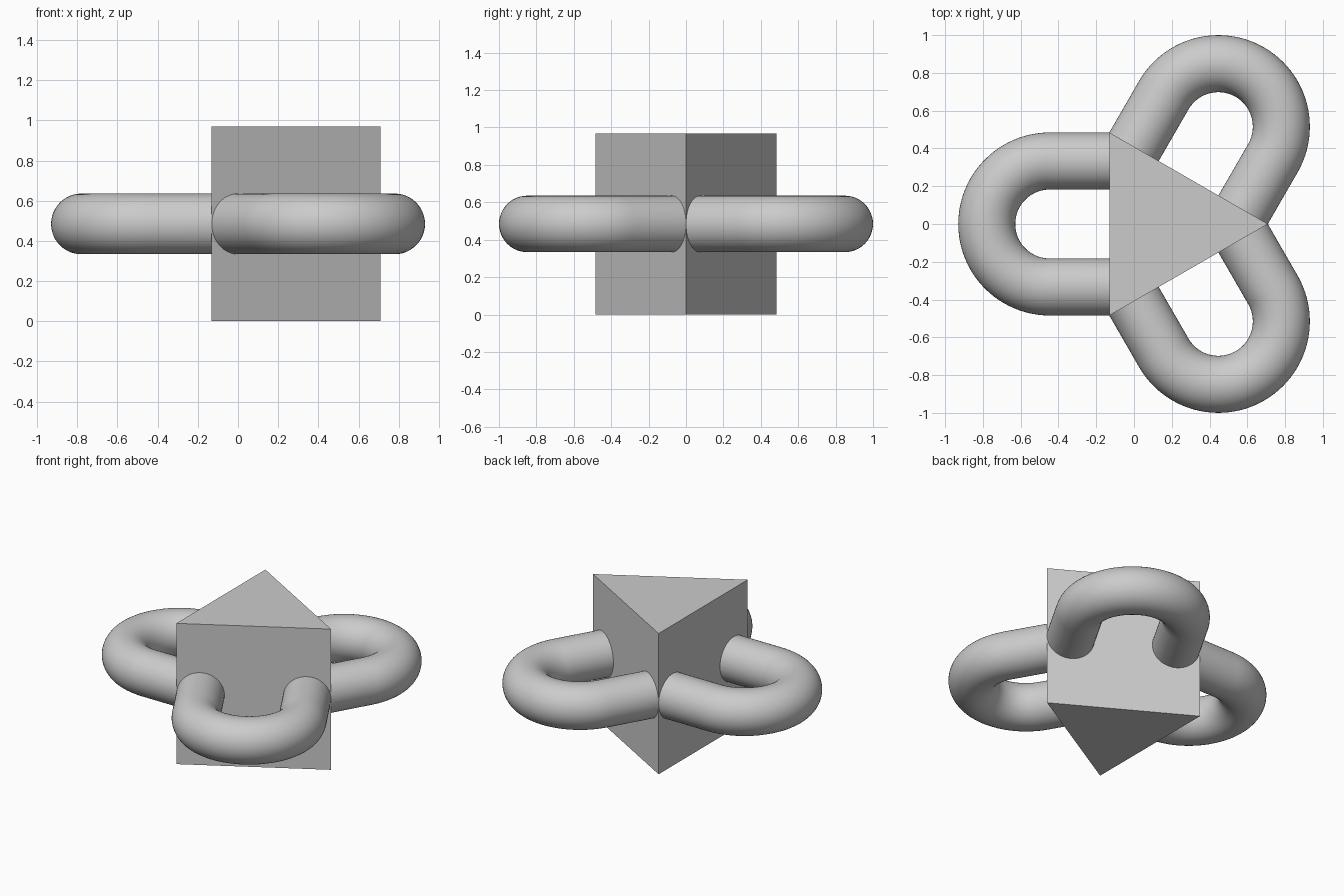
import bpy, bmesh, math
from mathutils import Matrix, Vector

if "Cube" in bpy.data.objects:
    bpy.data.objects.remove(bpy.data.objects["Cube"])

SIDE = 0.969                          # prism edge length and height
CX = 0.149                            # prism centre on x
INRADIUS = SIDE / (2 * math.sqrt(3))
CIRCUMRADIUS = SIDE / math.sqrt(3)
TUBE = 0.151                          # handle tube radius
BEND = SIDE / 2 - TUBE                # handle bend radius
REACH = 0.595                         # prism centre to bend centre

grey = bpy.data.materials.new("grey")
grey.diffuse_color = (0.6, 0.6, 0.6, 1)
grey.use_nodes = True
grey.node_tree.nodes["Principled BSDF"].inputs["Base Color"].default_value = grey.diffuse_color

# Triangular prism body, one corner pointing to +x
bm = bmesh.new()
ring = [bm.verts.new((CX + CIRCUMRADIUS * math.cos(a), CIRCUMRADIUS * math.sin(a), 0))
        for a in (i * math.tau / 3 for i in range(3))]
base = bm.faces.new(ring)
top = bmesh.ops.extrude_face_region(bm, geom=[base])["geom"]
bmesh.ops.translate(bm, vec=(0, 0, SIDE),
                    verts=[g for g in top if isinstance(g, bmesh.types.BMVert)])
bmesh.ops.recalc_face_normals(bm, faces=bm.faces[:])
mesh = bpy.data.meshes.new("prism_body")
bm.to_mesh(mesh)
bm.free()
mesh.materials.append(grey)
bpy.context.collection.objects.link(bpy.data.objects.new("prism_body", mesh))


def handle(name, angle):
    """U-shaped round tube standing out from one prism side."""
    path = [(INRADIUS, BEND)]
    steps = 48
    for i in range(steps + 1):
        a = math.pi / 2 - math.pi * i / steps
        path.append((REACH + BEND * math.cos(a), BEND * math.sin(a)))
    path.append((INRADIUS, -BEND))

    # Sweep a circle along the path
    bm = bmesh.new()
    sides, rings = 48, []
    for i, (x, y) in enumerate(path):
        a = math.pi / 2 - math.pi * min(max(i - 1, 0), steps) / steps
        out = Vector((math.cos(a), math.sin(a), 0))
        rings.append([bm.verts.new(Vector((x, y, SIDE / 2)) + TUBE * (
            out * math.cos(t) + Vector((0, 0, math.sin(t)))))
            for t in (k * math.tau / sides for k in range(sides))])
    for r, s in zip(rings, rings[1:]):
        for k in range(sides):
            n = (k + 1) % sides
            bm.faces.new((r[k], r[n], s[n], s[k]))
    bm.faces.new(rings[0])
    bm.faces.new(rings[-1])
    bmesh.ops.recalc_face_normals(bm, faces=bm.faces[:])
    bm.transform(Matrix.Translation((CX, 0, 0)) @ Matrix.Rotation(angle, 4, 'Z'))
    mesh = bpy.data.meshes.new(name)
    bm.to_mesh(mesh)
    bm.free()
    mesh.materials.append(grey)
    obj = bpy.data.objects.new(name, mesh)
    bpy.context.collection.objects.link(obj)
    bpy.ops.object.select_all(action='DESELECT')
    bpy.context.view_layer.objects.active = obj
    obj.select_set(True)
    bpy.ops.object.shade_smooth_by_angle(angle=math.radians(40))


# One handle on each side of the prism
for name, degrees in (("back_handle", 60), ("left_handle", 180), ("front_handle", 300)):
    handle(name, math.radians(degrees))
